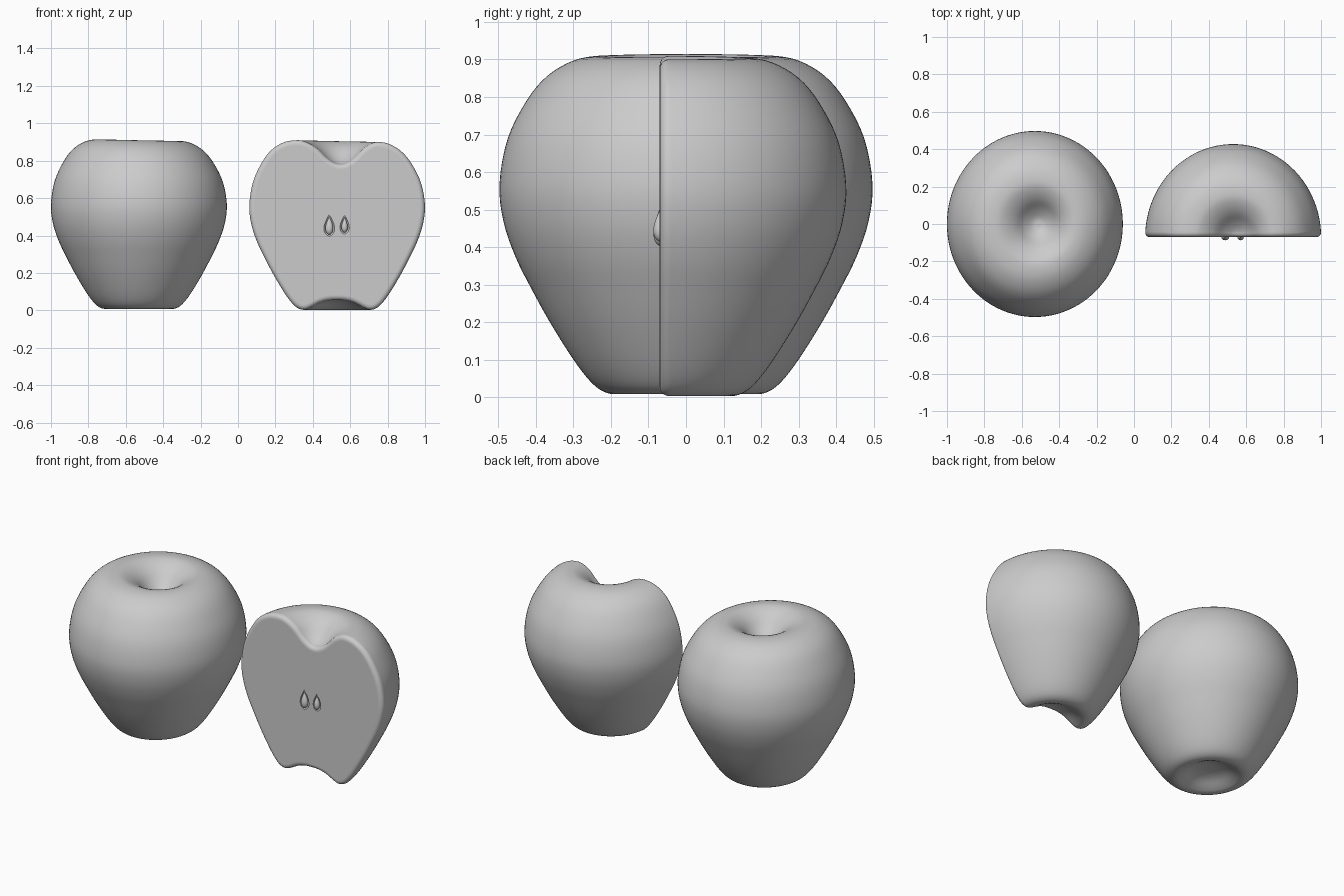
import bpy, bmesh, math
from mathutils import Vector

if "Cube" in bpy.data.objects:
    bpy.data.objects.remove(bpy.data.objects["Cube"])

# Outer profile (radius, height) from stem dimple to base dimple
PROFILE = [(0, .785), (.035, .79), (.08, .82), (.13, .868), (.18, .898), (.23, .909),
           (.30, .897), (.37, .856), (.425, .79), (.475, .69), (.497, .57), (.487, .47),
           (.455, .375), (.41, .285), (.36, .195), (.30, .10), (.255, .042), (.22, .015),
           (.185, .008), (.15, .02), (.1, .045), (.05, .058), (0, .06)]


def smooth_profile(pts, n=4):
    # Catmull-Rom through the points
    p = [Vector(q) for q in pts]
    p = [Vector((-p[1].x, p[1].y))] + p + [Vector((-p[-2].x, p[-2].y))]
    out = []
    for i in range(1, len(p) - 2):
        a, b, c, d = p[i - 1:i + 3]
        for k in range(n):
            t = k / n
            out.append(.5 * (2 * b + (c - a) * t + (2 * a - 5 * b + 4 * c - d) * t * t
                             + (3 * b - a - 3 * c + d) * t ** 3))
    return out + [p[-2]]


def lathe(prof, seg):
    bm = bmesh.new()
    rings = []
    for i, (r, z) in enumerate(prof):
        if i in (0, len(prof) - 1):
            rings.append([bm.verts.new((0, 0, z))] * seg)
        else:
            rings.append([bm.verts.new((r * math.cos(2 * math.pi * k / seg),
                                        r * math.sin(2 * math.pi * k / seg), z))
                          for k in range(seg)])
    for a, b in zip(rings, rings[1:]):
        for k in range(seg):
            j = (k + 1) % seg
            bm.faces.new(list(dict.fromkeys((a[k], b[k], b[j], a[j]))))
    return bm


def apple_bmesh():
    bm = lathe(smooth_profile(PROFILE), 96)
    for v in bm.verts:
        x, y, z = v.co
        r = math.hypot(x, y)
        top = max(0, min(1, (z - .55) / .3))
        # slightly narrow in x, left shoulder higher, dimple off centre
        lift = top * (-.02 * x + .035 * x * x * max(0, 1 - r / .45))
        shift = .025 * top * max(0, 1 - r / .3)
        v.co = (x * .946 + shift, y, z + lift)
    return bm


def finish(name, bm, loc, angle=40):
    bmesh.ops.recalc_face_normals(bm, faces=bm.faces)
    me = bpy.data.meshes.new(name)
    bm.to_mesh(me)
    bm.free()
    ob = bpy.data.objects.new(name, me)
    bpy.context.collection.objects.link(ob)
    ob.location = loc
    me.polygons.foreach_set("use_smooth", [True] * len(me.polygons))
    return ob


# Whole apple
finish("whole_apple", apple_bmesh(), (-.53, 0, 0))

# Half apple: cut just behind the face, then roll a rounded lip onto the flat face
LIP = .024
bm = apple_bmesh()
bmesh.ops.bisect_plane(bm, geom=bm.verts[:] + bm.edges[:] + bm.faces[:], dist=1e-5,
                       plane_co=(0, LIP, 0), plane_no=(0, -1, 0), clear_outer=True)
rim = [v for v in bm.verts if v.is_boundary]
bmesh.ops.remove_doubles(bm, verts=rim, dist=.004)
start = next(v for v in bm.verts if v.is_boundary)
loop, prev = [start], None
while True:
    cur = loop[-1]
    nxt = [e.other_vert(cur) for e in cur.link_edges
           if e.is_boundary and e.other_vert(cur) is not prev]
    if nxt[0] is start:
        break
    prev = cur
    loop.append(nxt[0])
n = len(loop)
base = [v.co.copy() for v in loop]
area = sum(base[i].x * base[(i + 1) % n].z - base[(i + 1) % n].x * base[i].z for i in range(n))
sign = 1 if area > 0 else -1
inward = []
for i in range(n):
    t = base[(i + 1) % n] - base[i - 1]
    inward.append(Vector((-t.z, 0, t.x)).normalized() * sign)
steps = [(LIP * (1 - math.cos(a)), LIP * (1 - math.sin(a)))
         for a in (math.pi / 2 * k / 5 for k in range(1, 6))] + [(LIP * 1.2, 0)]
ring = loop
for inset, y in steps:
    new = [bm.verts.new((base[i].x + inward[i].x * inset, y, base[i].z + inward[i].z * inset))
           for i in range(n)]
    for i in range(n):
        j = (i + 1) % n
        bm.faces.new((ring[i], ring[j], new[j], new[i]))
    ring = new
bm.faces.new(ring)
half = finish("half_apple", bm, (.53, -.07, -.005))


# Seeds in shallow sockets of the cut face
def teardrop(name, x, z, w, h, d, y):
    prof = [(math.sin(math.pi * (k / 20) ** .65), k / 20 - .5) for k in range(21)]
    bm = lathe(prof, 24)
    bmesh.ops.scale(bm, vec=(w, d, h), verts=bm.verts)
    return finish(name, bm, (x, y, z))


for name, x, z, w, h in (("left", .488, .453, .021, .10), ("right", .57, .457, .017, .085)):
    pit = teardrop(name + "_socket_cutter", x, z + .002, w + .008, h + .02, .014, -.07)
    pit.hide_render = True
    pit.hide_set(True)
    cut = half.modifiers.new(name + "_socket", 'BOOLEAN')
    cut.operation = 'DIFFERENCE'
    cut.object = pit
    cut.solver = 'EXACT'
    teardrop(name + "_seed", x, z, w, h, .017, -.07)

# Keep socket edges crisp and the cut face flat
bpy.context.view_layer.objects.active = half
half.select_set(True)
for m in list(half.modifiers):
    bpy.ops.object.modifier_apply(modifier=m.name)
bpy.ops.object.shade_smooth_by_angle(angle=math.radians(40))
half.modifiers.new("flat_face_normals", 'WEIGHTED_NORMAL').keep_sharp = True
